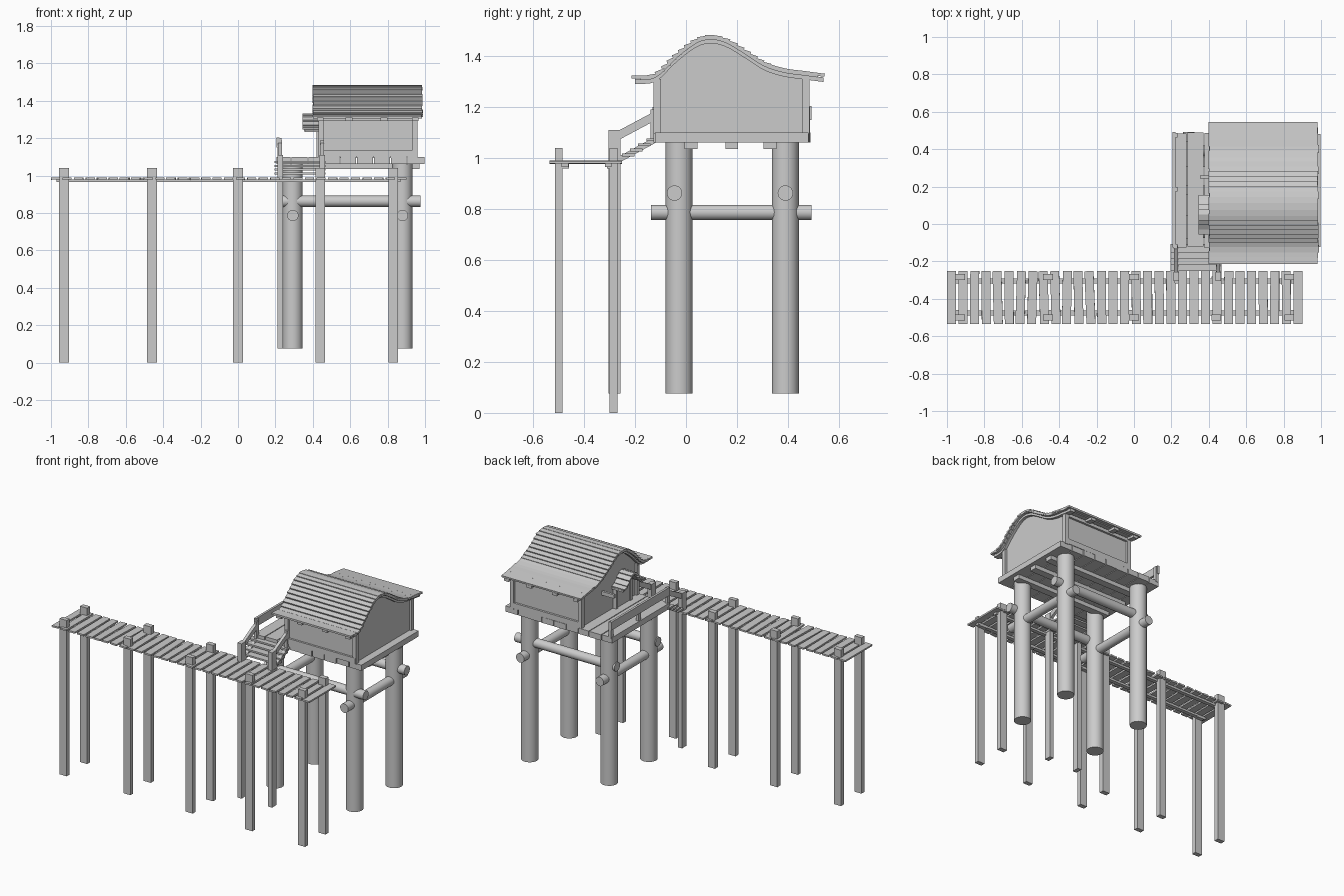
import bpy, bmesh, math, random
from mathutils import Vector, Matrix

if "Cube" in bpy.data.objects:
    bpy.data.objects.remove(bpy.data.objects["Cube"])
random.seed(4)


def mesh_object(name, bm):
    bmesh.ops.recalc_face_normals(bm, faces=bm.faces)
    me = bpy.data.meshes.new(name)
    bm.to_mesh(me)
    bm.free()
    ob = bpy.data.objects.new(name, me)
    bpy.context.collection.objects.link(ob)
    return ob


def box(name, x0, x1, y0, y1, z0, z1, rx=0.0, ry=0.0, rz=0.0):
    bm = bmesh.new()
    rot = Matrix.Rotation(rz, 4, 'Z') @ Matrix.Rotation(ry, 4, 'Y') @ Matrix.Rotation(rx, 4, 'X')
    m = Matrix.Translation(((x0 + x1) / 2, (y0 + y1) / 2, (z0 + z1) / 2)) @ rot \
        @ Matrix.Diagonal((x1 - x0, y1 - y0, z1 - z0, 1))
    bmesh.ops.create_cube(bm, size=1, matrix=m)
    return mesh_object(name, bm)


def log(name, a, b, r):
    a, b = Vector(a), Vector(b)
    bm = bmesh.new()
    m = Matrix.Translation((a + b) / 2) @ (b - a).to_track_quat('Z', 'Y').to_matrix().to_4x4()
    bmesh.ops.create_cone(bm, cap_ends=True, segments=28, radius1=r, radius2=r,
                          depth=(b - a).length, matrix=m)
    ob = mesh_object(name, bm)
    bpy.context.view_layer.objects.active = ob
    ob.select_set(True)
    bpy.ops.object.shade_smooth_by_angle()
    ob.select_set(False)


def extrude_x(name, pts, x0, x1):
    # closed (y, z) outline pushed along x
    bm = bmesh.new()
    f = bm.faces.new([bm.verts.new((x0, y, z)) for y, z in pts])
    r = bmesh.ops.extrude_face_region(bm, geom=[f])
    bmesh.ops.translate(bm, verts=[v for v in r['geom'] if isinstance(v, bmesh.types.BMVert)],
                        vec=(x1 - x0, 0, 0))
    return mesh_object(name, bm)


def sloped(name, x0, x1, a, b, t):
    # sloping bar; a and b are top edge ends in (y, z)
    extrude_x(name, [a, b, (b[0], b[1] - t), (a[0], a[1] - t)], x0, x1)


# walkway: posts, bearers, uneven planks
POSTS = (-0.93, -0.46, 0.0, 0.44, 0.83)
for x in POSTS:
    box("walkway_front_post", x - .026, x + .026, -.515, -.485, 0, 1.04)
    if x != 0.44:
        box("walkway_back_post", x - .026, x + .026, -.30, -.268, 0, 1.04)
    for y in (-.475, -.295):
        box("walkway_block", x - .026, x + .026, y - .015, y + .015, .96, .978)
for y in (-.475, -.305):
    box("walkway_bearer", -.97, .87, y - .013, y + .013, .965, .98)
N = 31
for i in range(N):
    x = -.976 + i * 1.852 / (N - 1)
    wob = random.uniform(-.05, .05) if -.75 < x < 0 else random.uniform(-.01, .01)
    box("walkway_plank", x - .024, x + .024, -.535, -.252, .979, .990,
        ry=random.uniform(-.06, .06), rz=wob)

# stilts and cross logs
for x in (.293, .88):
    for y in (-.027, .39):
        log("stilt", (x, y, .077), (x, y, 1.062), .053)
    log("side_cross_log", (x, -.137, .787), (x, .493, .787), .03)
for y in (-.045, .39):
    log("long_cross_log", (.235, y, .863), (.975, y, .863), .03)

# platform
for y in (.02, .18, .33):
    box("platform_joist", .24, .97, y - .025, y + .025, 1.035, 1.066)
xs = [.205, .285, .375, .455, .545, .635, .725, .815, .905, 1.0]
for a, b in zip(xs, xs[1:]):
    box("platform_plank", a + .002, b - .003, -.128 + random.uniform(0, .008),
        .49 - random.uniform(0, .01), 1.062, 1.10)

# stairs with posts and rails
for x in (.225, .45):
    box("stair_post", x - .015, x + .015, -.305, -.257, .077, 1.11)
    box("stair_top_post", x - .01, x + .01, -.14, -.115, 1.07, 1.19)
    sloped("stair_rail", x - .01, x + .01, (-.28, 1.10), (-.115, 1.188), .037)
    sloped("stair_stringer", x - .012, x + .012, (-.275, 1.0), (-.12, 1.085), .025)
for i in range(4):
    y = -.225 + i * .032
    z = 1.007 + i * .02
    box("stair_tread", .195, .468, y - .027, y + .022, z, z + .011)

# side railing on the open deck
for y in (-.12, .185, .475):
    box("deck_rail_post", .212, .232, y - .012, y + .012, 1.09, 1.20)
box("deck_rail", .207, .222, -.125, .492, 1.15, 1.205)

# main roof curve sampled from a few points
ROOF = [(-.20, 1.31), (-.14, 1.312), (-.10, 1.333), (-.045, 1.388), (.015, 1.437),
        (.06, 1.462), (.108, 1.468), (.163, 1.452), (.23, 1.412), (.308, 1.363),
        (.386, 1.338), (.465, 1.327), (.54, 1.317)]


def smooth_path(p, n=5):
    out = []
    for i in range(len(p) - 1):
        q = [Vector(p[max(0, min(len(p) - 1, i + k))]) for k in (-1, 0, 1, 2)]
        for k in range(n):
            t = k / n
            out.append(.5 * (2 * q[1] + (q[2] - q[0]) * t
                             + (2 * q[0] - 5 * q[1] + 4 * q[2] - q[3]) * t * t
                             + (3 * q[1] - q[0] - 3 * q[2] + q[3]) * t ** 3))
    return out + [Vector(p[-1])]


curve = smooth_path(ROOF)


def roof_z(y):
    for a, b in zip(curve, curve[1:]):
        if a.x <= y <= b.x:
            return a.y + (b.y - a.y) * (y - a.x) / (b.x - a.x)
    return curve[-1].y if y > 0 else curve[0].y


# house body with curved gable walls
top = [(p.x, p.y - .016) for p in curve if -.11 < p.x < .468]
extrude_x("house_body", [(-.115, 1.095), (-.115, 1.308)] + top + [(.47, 1.308), (.47, 1.095)],
          .445, .947)
for x in (.445, .947):
    for y in (-.113, .47):
        box("corner_post", x - .014, x + .014, y - .014, y + .014, 1.095, 1.31)
for y in (-.117, .473):
    box("sill_beam", .44, .955, y - .011, y + .011, 1.10, 1.137)
    box("wall_plate", .43, .96, y - .011, y + .011, 1.295, 1.317)

# roof: rafters, deck and overlapping boards
def ribbon(name, pts, t, x0, x1):
    extrude_x(name, [(p[0], p[1]) for p in pts] + [(p[0], p[1] - t) for p in reversed(pts)], x0, x1)


for x in (.44, .593, .78, .948):
    ribbon("rafter", curve, .018, x - .018, x + .018)
ribbon("roof_deck", [(p.x, p.y + .006) for p in curve[2:-2]], .009, .402, .983)
y = -.195
while y < .53:
    s = math.atan2(roof_z(y + .012) - roof_z(y - .012), .024)
    step = .031 * math.cos(s)
    z = roof_z(y) + .009
    tilt = s * .55 if y < .34 else s
    j = random.uniform(-.003, .003)
    box("roof_board", .40 + j, .985 + j, y - .019, y + .019, z - .006, z + .006, rx=tilt)
    y += step

# entrance: door, frame and arched hood on the left wall
box("door", .428, .44, -.02, .12, 1.10, 1.25)
for y in (-.025, .125):
    box("door_post", .42, .445, y - .01, y + .01, 1.10, 1.26)
box("wall_peg", .352, .445, .242, .258, 1.235, 1.26)
hood = [(.05 + .10 * u, 1.245 + .075 * (.5 + .5 * math.cos(math.pi * u)))
        for u in [k / 8 - 1 for k in range(17)]]
ribbon("hood_deck", hood, .012, .36, .44)
for a, b in zip(hood[::2], hood[2::2]):
    m = ((a[0] + b[0]) / 2, (a[1] + b[1]) / 2 + .006)
    s = math.atan2(b[1] - a[1], b[0] - a[0])
    box("hood_board", .345, .44, m[0] - .017, m[0] + .017, m[1] - .005, m[1] + .006, rx=s * .7)
